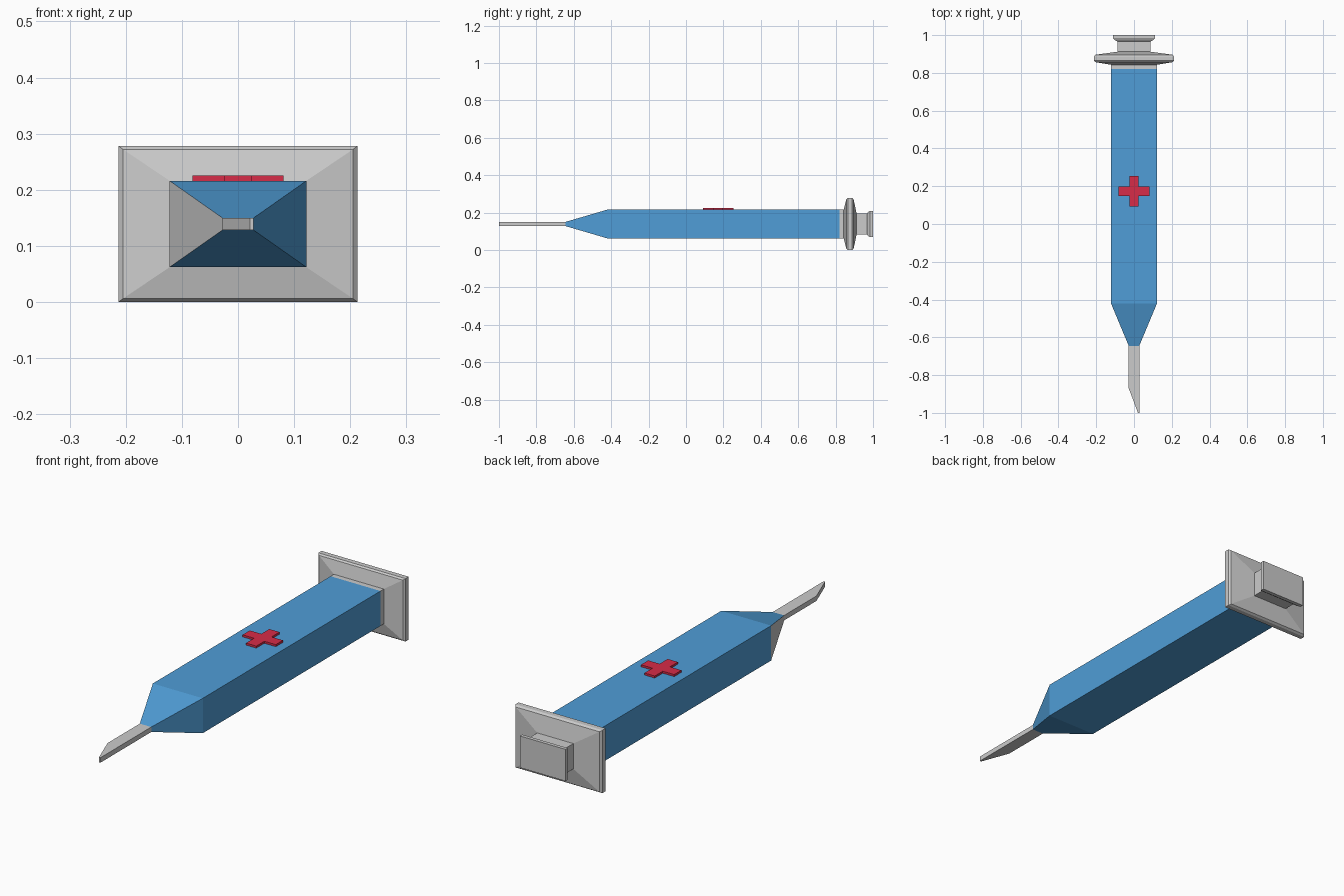
import bpy, bmesh

if "Cube" in bpy.data.objects:
    bpy.data.objects.remove(bpy.data.objects["Cube"])

ZC = 0.139  # height of the long axis


def material(name, color=None):
    m = bpy.data.materials.new(name)
    if color:
        m.diffuse_color = (*color, 1)
    return m


def finish(name, bm, mats=()):
    bmesh.ops.recalc_face_normals(bm, faces=bm.faces)
    me = bpy.data.meshes.new(name)
    for m in mats:
        me.materials.append(m)
    bm.to_mesh(me)
    bm.free()
    ob = bpy.data.objects.new(name, me)
    bpy.context.collection.objects.link(ob)
    return ob


def loft(name, rings, cap_end=False, mats=()):
    """Rectangular rings (y, half width, half height) skinned along y."""
    bm = bmesh.new()
    loops = [[bm.verts.new((sx * w, y, ZC + sz * h))
              for sx, sz in ((-1, -1), (1, -1), (1, 1), (-1, 1))]
             for y, w, h in rings]
    for a, b in zip(loops, loops[1:]):
        for i in range(4):
            j = (i + 1) % 4
            bm.faces.new((a[i], a[j], b[j], b[i]))
    if cap_end:
        bm.faces.new(loops[-1])
    return finish(name, bm, mats)


def prism(name, outline, z0, z1, mats=()):
    """Outline in the xy plane extruded upward."""
    bm = bmesh.new()
    face = bm.faces.new([bm.verts.new((x, y, z0)) for x, y in outline])
    ext = bmesh.ops.extrude_face_region(bm, geom=[face])
    top = [v for v in ext["geom"] if isinstance(v, bmesh.types.BMVert)]
    bmesh.ops.translate(bm, verts=top, vec=(0, 0, z1 - z0))
    return finish(name, bm, mats)


blue = material("blue", (0.08, 0.34, 0.68))
red = material("red", (0.68, 0.025, 0.065))
grey = material("grey")

# Barrel with tapered nose; the left nose facet is grey
barrel = loft("barrel", [(-0.645, 0.028, 0.011), (-0.42, 0.122, 0.077),
                         (0.82, 0.122, 0.077)], mats=(blue, grey))
for p in barrel.data.polygons:
    if p.center.y < -0.4 and p.normal.x < -0.5:
        p.material_index = 1

# Collar and finger flange with softened rim
loft("finger_flange", [(0.82, 0.122, 0.077), (0.843, 0.122, 0.077),
                       (0.857, 0.205, 0.133), (0.865, 0.213, 0.139),
                       (0.887, 0.213, 0.139), (0.896, 0.205, 0.133),
                       (0.912, 0.088, 0.056)])

# Plunger neck and thumb pad
loft("plunger", [(0.912, 0.088, 0.056), (0.967, 0.088, 0.056),
                 (0.972, 0.100, 0.063), (0.984, 0.111, 0.070),
                 (1.0, 0.111, 0.070)], cap_end=True)

# Needle with slanted tip
prism("needle", [(-0.028, -0.645), (-0.028, -0.87), (0.021, -1.0),
                 (0.028, -1.0), (0.028, -0.645)], ZC - 0.011, ZC + 0.011)

# Raised cross on the top face
a, b, cy = 0.025, 0.081, 0.173
quarter = [(a, b), (a, a), (b, a)]
cross = []
for k in range(4):
    cross += quarter
    quarter = [(y, -x) for x, y in quarter]
prism("cross", [p for i, p in enumerate(cross)], 0.21, 0.225, (red,)).location.y = cy

for m in bpy.data.materials:
    if m.users and not m.is_grease_pencil:
        m.use_nodes = True
        m.node_tree.nodes["Principled BSDF"].inputs["Base Color"].default_value = m.diffuse_color
